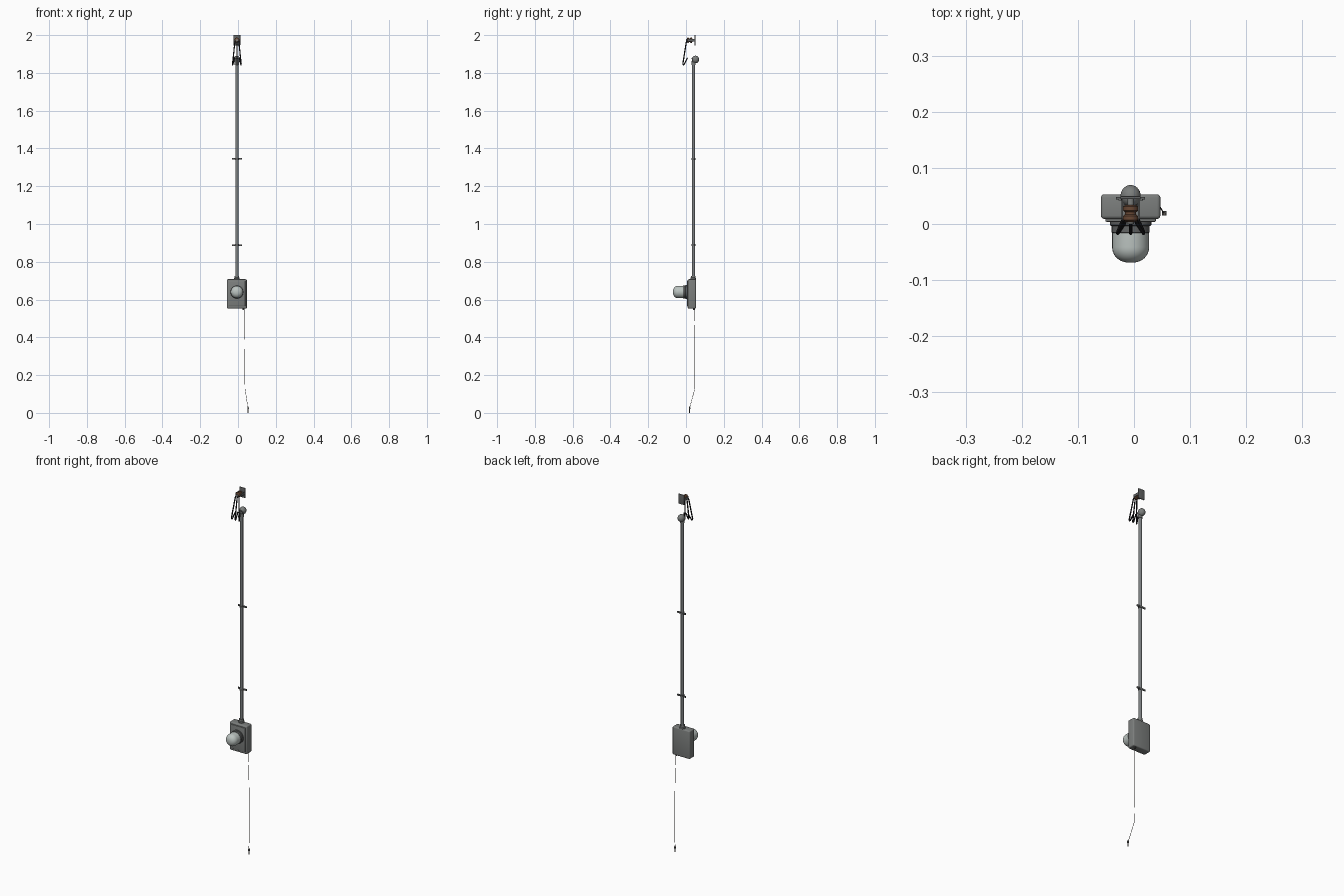
import bpy, bmesh, math
from mathutils import Vector, Matrix

if "Cube" in bpy.data.objects:
    bpy.data.objects.remove(bpy.data.objects["Cube"])

CX = -0.006  # common centre line of the service
PY = 0.040   # conduit depth


def mat(name, rgb):
    m = bpy.data.materials.new(name)
    m.diffuse_color = (*rgb, 1)
    m.use_nodes = True
    m.node_tree.nodes["Principled BSDF"].inputs["Base Color"].default_value = m.diffuse_color
    return m


STEEL = mat("galvanised grey", (0.20, 0.21, 0.205))
PIPE = mat("pipe grey", (0.20, 0.215, 0.22))
DARK = mat("dark bracket grey", (0.12, 0.125, 0.125))
GLASS = mat("pale glass", (0.50, 0.55, 0.53))
BLACK = mat("black cable", (0.012, 0.012, 0.014))
BROWN = mat("brown ceramic", (0.14, 0.065, 0.035))
COPPER = mat("dull ground wire", (0.10, 0.09, 0.08))


def finish(bm, name, m):
    me = bpy.data.meshes.new(name)
    bmesh.ops.recalc_face_normals(bm, faces=bm.faces)
    bm.to_mesh(me)
    bm.free()
    me.materials.append(m)
    ob = bpy.data.objects.new(name, me)
    bpy.context.collection.objects.link(ob)
    bpy.context.view_layer.objects.active = ob
    for o in bpy.context.selected_objects:
        o.select_set(False)
    ob.select_set(True)
    bpy.ops.object.shade_smooth_by_angle(angle=math.radians(40))
    return ob


def box(name, c, s, m, bevel=0.0):
    bm = bmesh.new()
    bmesh.ops.create_cube(bm, size=1, matrix=Matrix.Translation(c) @ Matrix.Diagonal((*s, 1)))
    if bevel:
        bmesh.ops.bevel(bm, geom=bm.edges[:], offset=bevel, segments=3, profile=0.5, affect='EDGES')
    return finish(bm, name, m)


def lathe(name, origin, axis, prof, m, n=28):
    """Revolve (radius, distance) pairs about an axis."""
    bm = bmesh.new()
    rot = Vector((0, 0, 1)).rotation_difference(Vector(axis)).to_matrix()
    rings = []
    for r, h in prof:
        rings.append([bm.verts.new(Vector(origin) + rot @ Vector(
            (r * math.cos(i * math.tau / n), r * math.sin(i * math.tau / n), h))) for i in range(n)])
    for a, b in zip(rings, rings[1:]):
        for i in range(n):
            j = (i + 1) % n
            bm.faces.new((a[i], a[j], b[j], b[i]))
    bm.faces.new(rings[0])
    bm.faces.new(rings[-1])
    return finish(bm, name, m)


def cable(name, pts, r, m):
    cu = bpy.data.curves.new(name, 'CURVE')
    cu.dimensions = '3D'
    cu.bevel_depth, cu.bevel_resolution, cu.use_fill_caps = r, 2, True
    sp = cu.splines.new('POLY')
    sp.points.add(len(pts) - 1)
    for p, co in zip(sp.points, pts):
        p.co = (*co, 1)
    cu.materials.append(m)
    ob = bpy.data.objects.new(name, cu)
    bpy.context.collection.objects.link(ob)


# meter enclosure with raised cover
box("meter_box", (CX, 0.031, 0.63), (0.106, 0.044, 0.155), STEEL, 0.006)
box("meter_cover", (CX, 0.008, 0.632), (0.09, 0.008, 0.132), STEEL, 0.002)

# round meter: socket ring, dark base and glass dome
lathe("meter_ring", (CX, 0.006, 0.64), (0, -1, 0),
      [(0.037, 0), (0.037, 0.008), (0.034, 0.010), (0.034, 0.021), (0.032, 0.022)], DARK)
R, L = 0.033, 0.028
dome = [(R, 0), (R, 0.025)]
for k in range(1, 10):
    t = k / 10 * math.pi / 2
    dome.append((R * math.cos(t) ** 0.85, 0.025 + L * math.sin(t)))
dome.append((0.002, 0.025 + L))
lathe("meter_glass", (CX, -0.016, 0.64), (0, -1, 0), dome, GLASS)

# riser conduit and its hub
lathe("conduit_hub", (CX, PY - 0.002, 0.704), (0, 0, 1),
      [(0.015, 0), (0.015, 0.010), (0.0125, 0.012), (0.0125, 0.022)], STEEL)
lathe("conduit", (CX, PY, 0.70), (0, 0, 1), [(0.0085, 0), (0.0085, 1.165)], PIPE, 20)

# conduit straps
for i, z in enumerate((0.888, 1.345)):
    lathe(f"strap_band_{i}", (CX, PY, z - 0.005), (0, 0, 1),
          [(0.0102, 0), (0.0102, 0.010)], DARK, 20)
    for s in (-1, 1):
        box(f"strap_ear_{i}_{s}", (CX + s * 0.017, 0.046, z), (0.018, 0.004, 0.009), DARK)
        lathe(f"strap_screw_{i}_{s}", (CX + s * 0.019, 0.045, z), (0, -1, 0),
              [(0.003, 0), (0.003, 0.003)], STEEL, 10)

# weatherhead: rounded cap with downturned mouth
bm = bmesh.new()
bmesh.ops.create_uvsphere(bm, u_segments=28, v_segments=16, radius=1,
                          matrix=Matrix.Translation((CX, 0.050, 1.871)) @ Matrix.Diagonal((0.018, 0.0195, 0.020, 1)))
finish(bm, "weatherhead", STEEL)
lathe("weatherhead_collar", (CX, PY, 1.842), (0, 0, 1), [(0.0115, 0), (0.0115, 0.02)], STEEL)
lathe("weatherhead_mouth", (CX, 0.044, 1.868), (0, -0.9, -0.35),
      [(0.015, 0), (0.015, 0.011)], DARK, 20)

# wall plate and grooved insulator
box("anchor_plate", (CX, 0.047, 1.973), (0.036, 0.005, 0.054), DARK, 0.001)
lathe("anchor_bolt", (CX, 0.046, 1.973), (0, -1, 0), [(0.006, 0), (0.006, 0.046)], STEEL, 14)
lathe("insulator", (CX, 0.034, 1.973), (0, -1, 0),
      [(0.009, 0), (0.0135, 0.003), (0.0135, 0.010), (0.010, 0.013), (0.010, 0.017),
       (0.0135, 0.020), (0.0135, 0.027), (0.009, 0.030)], BROWN)
for s in (-1, 1):
    box(f"clevis_arm_{s}", (CX + s * 0.015, 0.027, 1.973), (0.003, 0.036, 0.014), DARK)

# three drip-loop conductors: straight drop, tight turn, back up to the head
for i in (-1, 0, 1):
    cable(f"drip_loop_{i + 1}", [
        (CX + i * 0.009, 0.008, 1.972), (CX + i * 0.011, 0.001, 1.960),
        (CX + i * 0.021, -0.014, 1.865), (CX + i * 0.023, -0.0165, 1.848),
        (CX + i * 0.0225, -0.014, 1.842), (CX + i * 0.021, -0.010, 1.844),
        (CX + i * 0.013, 0.008, 1.880)], 0.0032, BLACK)

# ground wire, box bushing, rod and clamp
lathe("ground_bushing", (0.030, 0.042, 0.546), (0, 0, 1), [(0.005, 0), (0.005, 0.01)], DARK, 12)
cable("ground_wire", [(0.032, 0.043, 0.55), (0.034, 0.047, 0.40), (0.037, 0.047, 0.13),
                      (0.053, 0.019, 0.024)], 0.0011, COPPER)
lathe("ground_rod", (0.054, 0.018, 0.0), (0, 0, 1), [(0.0028, 0), (0.0028, 0.034)], COPPER, 12)
box("ground_clamp", (0.054, 0.019, 0.024), (0.008, 0.008, 0.009), DARK, 0.001)
